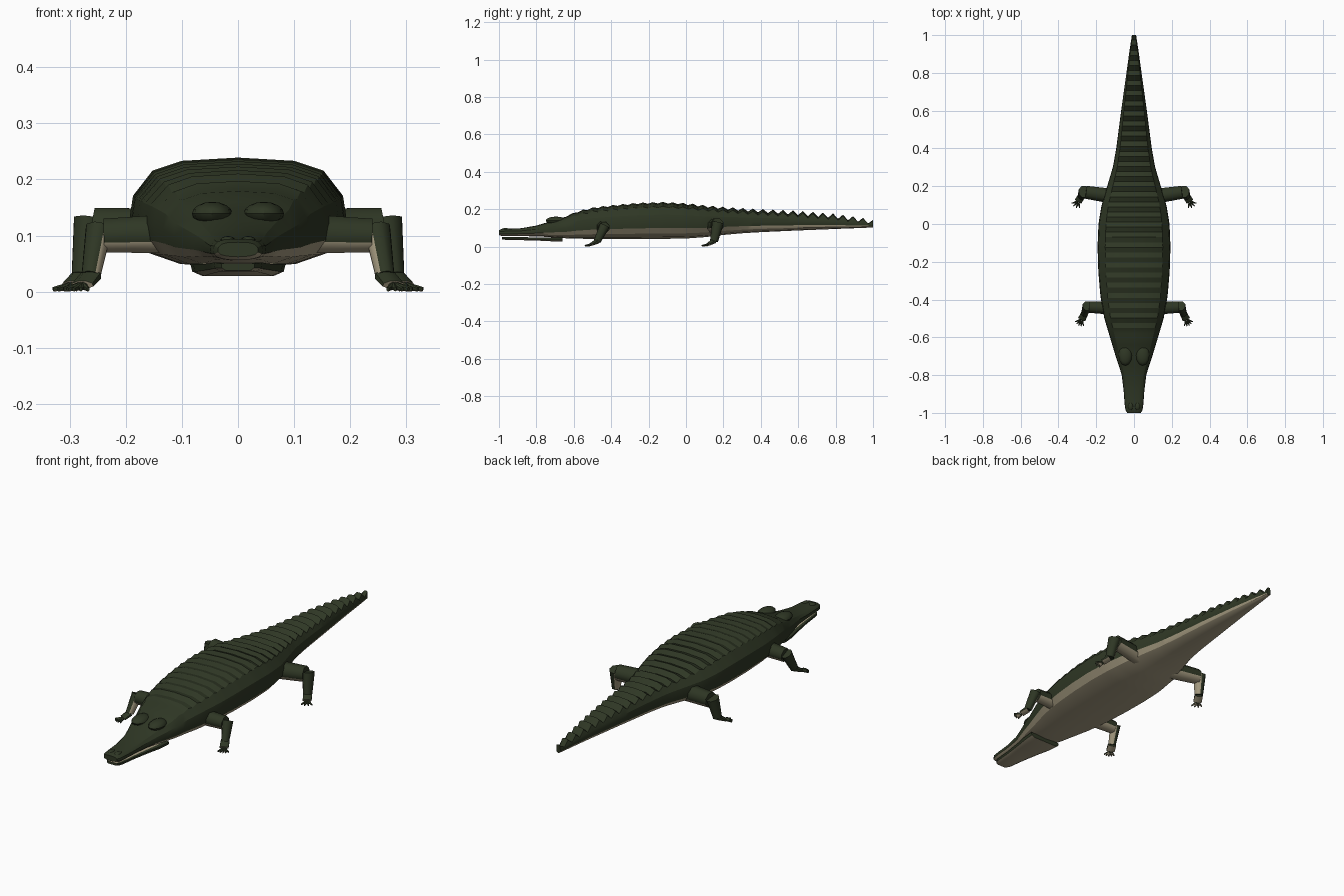
import bpy, bmesh, math
from mathutils import Vector, Matrix

if "Cube" in bpy.data.objects:
    bpy.data.objects.remove(bpy.data.objects["Cube"], do_unlink=True)


def material(name, rgb):
    m = bpy.data.materials.new(name)
    m.use_nodes = True
    m.diffuse_color = (*rgb, 1)
    m.node_tree.nodes["Principled BSDF"].inputs["Base Color"].default_value = (*rgb, 1)
    return m


HIDE = material("dark green hide", (0.028, 0.038, 0.018))
BELLY = material("cream belly", (0.38, 0.33, 0.22))


def finish(name, bm, rule=None, angle=35):
    """Turn a bmesh into a shaded object; rule(face) is true on cream faces."""
    bmesh.ops.recalc_face_normals(bm, faces=bm.faces[:])
    bm.normal_update()
    for f in bm.faces:
        f.material_index = int(bool(rule and rule(f)))
    mesh = bpy.data.meshes.new(name)
    bm.to_mesh(mesh)
    bm.free()
    mesh.materials.append(HIDE)
    mesh.materials.append(BELLY)
    ob = bpy.data.objects.new(name, mesh)
    bpy.context.collection.objects.link(ob)
    bpy.ops.object.select_all(action="DESELECT")
    ob.select_set(True)
    bpy.context.view_layer.objects.active = ob
    bpy.ops.object.shade_smooth_by_angle(angle=math.radians(angle))
    return ob


def loft(rings, row=None):
    """Skin closed rings; returns the bmesh and sets of faces by strip."""
    bm = bmesh.new()
    loops = [[bm.verts.new(p) for p in r] for r in rings]
    n = len(loops[0])
    cream = set()
    for a, b in zip(loops, loops[1:]):
        for i in range(n):
            j = (i + 1) % n
            f = bm.faces.new((a[i], a[j], b[j], b[i]))
            if row and i in row:
                cream.add(f)
    bm.faces.new(loops[0])
    bm.faces.new(loops[-1][::-1])
    return bm, cream


# Body outline: y, half width, bottom, top
STATIONS = [
    (-1.0, .036, .062, .088), (-.985, .045, .056, .094), (-.95, .050, .056, .095),
    (-.88, .055, .056, .098), (-.80, .065, .054, .112), (-.75, .080, .052, .127),
    (-.70, .097, .048, .143), (-.64, .115, .044, .160), (-.58, .133, .042, .186),
    (-.50, .157, .041, .206), (-.38, .178, .040, .220), (-.25, .189, .040, .231),
    (-.12, .193, .041, .235), (0, .188, .043, .228), (.10, .172, .050, .216),
    (.20, .142, .062, .206), (.30, .112, .071, .198), (.40, .094, .077, .191),
    (.60, .068, .086, .180), (.80, .040, .094, .163), (.93, .022, .099, .144),
    (1.0, .011, .102, .130)]


def outline(y):
    for a, b in zip(STATIONS, STATIONS[1:]):
        if y <= b[0]:
            t = (y - a[0]) / (b[0] - a[0])
            return [p + (q - p) * t for p, q in zip(a[1:], b[1:])]
    return STATIONS[-1][1:]


# Half of the cross-section: across, up (bottom to top)
HALF = [(0, 0), (.55, .05), (.84, .15), (.97, .30), (1, .48),
        (.97, .67), (.79, .88), (.52, .97), (0, 1)]
SECTION = HALF + [(-x, z) for x, z in HALF[-2:0:-1]]
CREAM_ROWS = {0, 1, 2, 13, 14, 15}


def body_ring(y, bump):
    w, lo, hi = outline(y)
    return [(w * x, y, lo + (hi - lo) * z + (bump if z > .8 else 0)) for x, z in SECTION]


# Body, upper jaw and tail with rows of raised scutes
PITCH = .0535
FIRST = 1 - 30 * PITCH
rings = [body_ring(s[0], 0) for s in STATIONS if s[0] < FIRST - .01]
for k in range(61):
    y = FIRST + k * PITCH / 2
    size = .004 + .009 * min(1, max(0, (y + .1) / .8))
    rings.append(body_ring(y, size if k % 2 == 0 else -size))
bm, cream = loft(rings, CREAM_ROWS)
finish("body", bm, lambda f: f in cream, 28)

# Lower jaw, open at a slight gap under the snout
JAW = [(-.985, .030, .038, .050), (-.965, .043, .036, .052), (-.88, .052, .034, .050),
       (-.78, .068, .031, .049), (-.72, .080, .028, .049), (-.66, .085, .028, .050)]
SHAPE = [(-.75, 0), (.75, 0), (.96, .35), (1, 1), (.75, 1), (-.75, 1), (-1, 1), (-.96, .35)]
bm, cream = loft([[(w * x, y, lo + (hi - lo) * z) for x, z in SHAPE]
                  for y, w, lo, hi in JAW], {0, 1, 4, 7})
finish("lower_jaw", bm, lambda f: f in cream)


def ellipsoid(name, loc, size):
    bm = bmesh.new()
    bmesh.ops.create_uvsphere(bm, u_segments=12, v_segments=8, radius=1,
                              matrix=Matrix.Translation(loc) @ Matrix.Diagonal((*size, 1)))
    finish(name, bm)


def limb(name, a, b, ra, rb, rule, sides=8):
    """Tapered tube from a to b with (across, up) radii at each end."""
    a, b = Vector(a), Vector(b)
    d = (b - a).normalized()
    side = d.cross(Vector((0, 0, 1)) if abs(d.z) < .7 else Vector((0, 1, 0))).normalized()
    up = side.cross(d)
    rings = []
    for c, r in ((a, ra), (b, rb)):
        ring = []
        for i in range(sides):
            t = math.tau * (i + .5) / sides
            ring.append(c + side * r[0] * math.cos(t) + up * r[1] * math.sin(t))
        rings.append(ring)
    finish(name, loft(rings)[0], rule, 50)


def underside(f):
    return f.normal.z < -.2


# Legs: shoulder, elbow, ankle, foot tip, upper and lower thickness, toe count
LEGS = {
    "front": ((.12, -.445, .103), (.238, -.44, .100), (.262, -.475, .028),
              (.277, -.505, .012), .036, .025, 5),
    "hind": ((.10, .145, .108), (.255, .168, .115), (.277, .150, .030),
             (.295, .120, .012), .041, .029, 4)}

for label, s in (("left", 1), ("right", -1)):
    # Brow bumps and nostrils
    ellipsoid(label + "_brow", (s * .046, -.695, .139), (.036, .055, .021))
    ellipsoid(label + "_nostril", (s * .018, -.965, .090), (.014, .022, .009))
    for kind, (hip, knee, ankle, foot, r1, r2, toes) in LEGS.items():
        name = f"{label}_{kind}_"
        hip, knee, ankle, foot = [Vector((s * p[0], p[1], p[2])) for p in (hip, knee, ankle, foot)]

        def inner(f, s=s):
            return f.normal.x * s < -.3

        limb(name + "upper_leg", hip, knee, (r1 * 1.05, r1 * 1.05), (r1 * .9, r1 * .9), underside)
        top = knee + (knee - ankle).normalized() * .014 + Vector((s * .014, 0, 0))
        limb(name + "lower_leg", top, ankle, (r2, r2 * 1.15), (r2 * .72, r2 * .8), inner)
        limb(name + "foot", ankle, foot, (.021, .014), (.022, .008), underside)
        # Fanned toes
        ahead = math.atan2(foot.y - ankle.y, foot.x - ankle.x)
        for i in range(toes):
            turn = ahead + (i / (toes - 1) - .5) * 1.5
            way = Vector((math.cos(turn), math.sin(turn), 0))
            start = foot + way * .006 - Vector((0, 0, .002))
            tip = foot + way * .036
            tip.z = .004
            limb(f"{name}toe_{i + 1}", start, tip, (.007, .007), (.003, .004), underside, 6)
